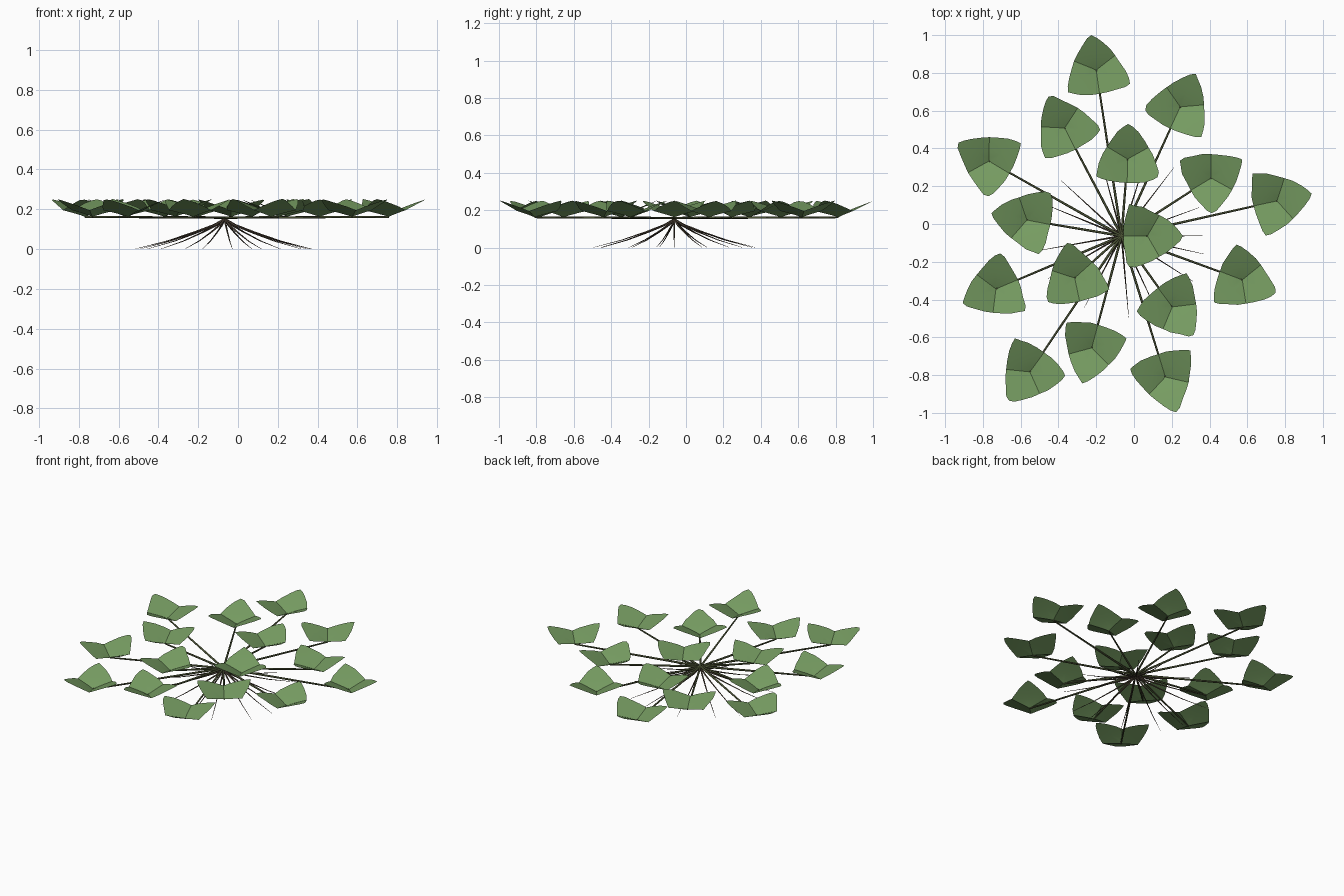
import bpy, bmesh, random
from math import sin, cos, radians, pi
from mathutils import Vector

if "Cube" in bpy.data.objects:
    bpy.data.objects.remove(bpy.data.objects["Cube"])

random.seed(4)
CROWN = Vector((-0.066, -0.063, 0.152))

# Leaf centre x, y and rotation in degrees
LEAVES = [(-.20, .815, 98), (.245, .62, 65), (-.367, .508, 117), (-.034, .344, 89),
          (-.768, .333, 29), (.409, .243, 31), (.757, .122, 12), (-.567, .021, 49),
          (.071, -.063, 0), (-.731, -.344, 83), (-.314, -.286, 102), (.573, -.296, 99),
          (.203, -.439, 67), (-.224, -.656, 15), (-.551, -.783, 114), (.166, -.81, 47)]
# Half outline of one lobe, from seam to tip (along, across)
OUTLINE = [(.063, .110), (.10, .087), (.143, .054), (.174, .025), (.19, 0)]
RINGS = 5


def material(name, rgb):
    m = bpy.data.materials.new(name)
    m.diffuse_color = (*rgb, 1)
    m.use_nodes = True
    m.node_tree.nodes["Principled BSDF"].inputs["Base Color"].default_value = m.diffuse_color
    return m


def strands(name, paths, thickness, mat):
    """Thin tapered six-sided tubes along lists of (point, radius factor)."""
    cu = bpy.data.curves.new(name, 'CURVE')
    cu.dimensions = '3D'
    cu.bevel_depth = thickness
    cu.bevel_resolution = 1
    cu.use_fill_caps = True
    for path in paths:
        sp = cu.splines.new('POLY')
        sp.points.add(len(path) - 1)
        for p, (co, r) in zip(sp.points, path):
            p.co = (*co, 1)
            p.radius = r
    cu.materials.append(mat)
    ob = bpy.data.objects.new(name, cu)
    bpy.context.collection.objects.link(ob)


def add_lobe(bm, centre, angle):
    """One upturned lobe fanning from the leaf centre."""
    edge = OUTLINE + [(u, -v) for u, v in OUTLINE[-2::-1]]
    hub = bm.verts.new(centre)
    prev = None
    for r in range(1, RINGS + 1):
        row = []
        for i, (u, v) in enumerate(edge):
            s = r / RINGS
            # slightly wavy rim
            if r == RINGS and 0 < i < len(edge) - 1:
                s += random.uniform(-.025, .025)
            a, b = u * s, v * s
            z = .088 * (a / .19) ** .88
            row.append(bm.verts.new(centre + Vector((
                a * cos(angle) - b * sin(angle), a * sin(angle) + b * cos(angle), z))))
        for i in range(len(row) - 1):
            if prev:
                f = bm.faces.new((prev[i], row[i], row[i + 1], prev[i + 1]))
            else:
                f = bm.faces.new((hub, row[i], row[i + 1]))
            f.normal_update()
            if f.normal.z < 0:
                f.normal_flip()
            f.smooth = True
        prev = row


green = material("leaf_green", (.18, .33, .12))
stem_mat = material("stem_olive", (.07, .085, .035))
root_mat = material("root_brown", (.09, .065, .045))

# Three-lobed floating leaves
for n, (x, y, deg) in enumerate(LEAVES):
    bm = bmesh.new()
    for k in range(3):
        add_lobe(bm, Vector((x, y, .162)), radians(deg + 120 * k))
    me = bpy.data.meshes.new(f"leaf_{n + 1}")
    bm.to_mesh(me)
    bm.free()
    me.materials.append(green)
    bpy.context.collection.objects.link(bpy.data.objects.new(me.name, me))

# Stems from the crown to each leaf
top = CROWN + Vector((0, 0, .006))
strands("stems", [[(top, 1.15), (top.lerp(Vector((x, y, .161)), .5), 1),
                   (Vector((x, y, .161)), .8)] for x, y, _ in LEAVES], .006, stem_mat)

# Arching roots spread by the golden angle
roots = []
for n in range(14):
    a = n * radians(137.508)
    length = random.uniform(.425, .46)
    path = []
    for t, drop in ((0, 0), (.12, .20), (.35, .45), (.65, .74), (1, 1)):
        path.append((CROWN + Vector((cos(a) * length * t, sin(a) * length * t,
                                     -.151 * drop)), 1 - .85 * t))
    roots.append(path)
strands("roots", roots, .0055, root_mat)

# Small crown joining stems and roots
bpy.ops.mesh.primitive_uv_sphere_add(segments=10, ring_count=6, radius=.012, location=CROWN)
crown = bpy.context.object
crown.name = "crown"
crown.data.materials.append(stem_mat)
bpy.ops.object.shade_smooth()
